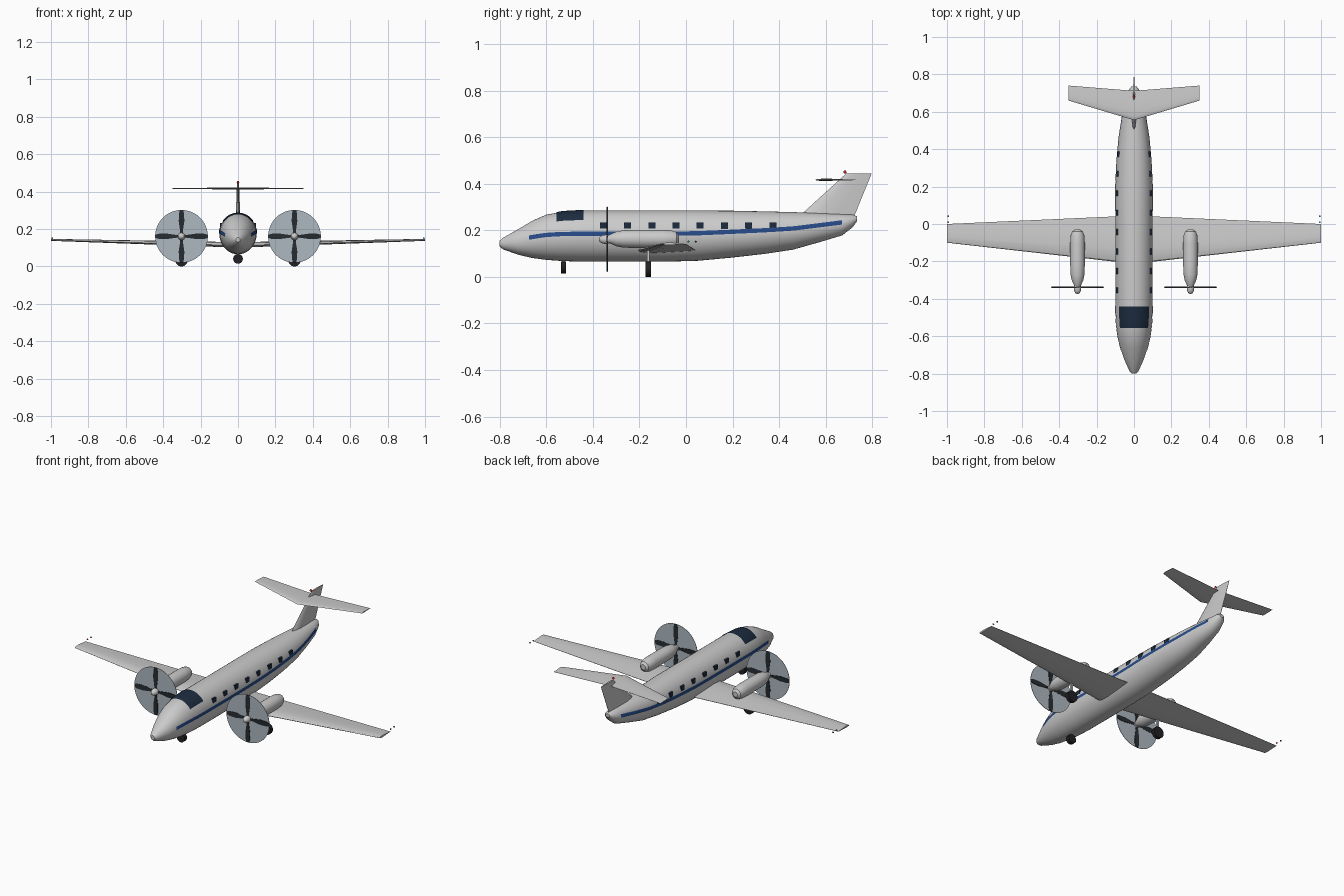
import bpy, bmesh
from math import sin, cos, pi, radians, asin
from mathutils import Vector

if "Cube" in bpy.data.objects:
    bpy.data.objects.remove(bpy.data.objects["Cube"])


def mat(name, rgb):
    m = bpy.data.materials.new(name)
    m.diffuse_color = (*rgb, 1)
    m.use_nodes = True
    m.node_tree.nodes["Principled BSDF"].inputs["Base Color"].default_value = m.diffuse_color
    return m


GLASS = mat("dark_glass", (0.012, 0.025, 0.05))
BLUE = mat("stripe_blue", (0.02, 0.07, 0.25))
BLACK = mat("rubber", (0.015, 0.015, 0.018))
BLADE = mat("blade_dark", (0.02, 0.025, 0.03))
DISC = mat("prop_blur", (0.42, 0.48, 0.53))
RED = mat("light_red", (0.7, 0.02, 0.02))
GREEN = mat("light_green", (0.02, 0.5, 0.2))


def make(name, bm, material=None, smooth=35):
    bmesh.ops.recalc_face_normals(bm, faces=bm.faces)
    me = bpy.data.meshes.new(name)
    bm.to_mesh(me)
    bm.free()
    ob = bpy.data.objects.new(name, me)
    bpy.context.collection.objects.link(ob)
    if material:
        me.materials.append(material)
    bpy.ops.object.select_all(action='DESELECT')
    ob.select_set(True)
    bpy.context.view_layer.objects.active = ob
    bpy.ops.object.shade_smooth_by_angle(angle=radians(smooth))
    return ob


def loft(name, rings, material=None, closed=True, smooth=35):
    """Skin a list of point rings; closed rings also get end caps."""
    bm = bmesh.new()
    vs = [[bm.verts.new(p) for p in r] for r in rings]
    n = len(vs[0])
    for a, b in zip(vs, vs[1:]):
        for i in range(n if closed else n - 1):
            j = (i + 1) % n
            bm.faces.new((a[i], a[j], b[j], b[i]))
    if closed:
        bm.faces.new(vs[0])
        bm.faces.new(vs[-1])
    return make(name, bm, material, smooth)


def lathe_y(name, x, z, profile, material=None, n=24):
    return loft(name, [[(x + r * cos(2 * pi * i / n), y, z + r * sin(2 * pi * i / n))
                        for i in range(n)] for y, r in profile], material)


def box(name, c, size, material=None):
    bm = bmesh.new()
    bmesh.ops.create_cube(bm, size=1)
    for v in bm.verts:
        v.co = Vector([c[k] + v.co[k] * size[k] for k in range(3)])
    return make(name, bm, material)


def ball(name, c, r, material):
    bm = bmesh.new()
    bmesh.ops.create_uvsphere(bm, u_segments=12, v_segments=8, radius=r)
    bmesh.ops.translate(bm, verts=bm.verts, vec=c)
    return make(name, bm, material, 60)


# Fuselage stations: y, top z, bottom z, half width
ST = [(-0.80, .155, .130, .012), (-0.785, .168, .118, .025), (-0.72, .205, .095, .054),
      (-0.66, .241, .081, .073), (-0.60, .267, .073, .087), (-0.53, .280, .068, .096),
      (-0.44, .285, .065, .100), (-0.10, .285, .065, .100), (0.05, .285, .069, .100),
      (0.20, .284, .083, .099), (0.34, .281, .099, .092), (0.46, .278, .117, .081),
      (0.57, .274, .148, .064), (0.67, .269, .178, .043), (0.715, .267, .212, .030),
      (0.735, .260, .240, .014)]


def section(y):
    for a, b in zip(ST, ST[1:]):
        if y <= b[0]:
            t = (y - a[0]) / (b[0] - a[0])
            top, bot, w = (a[k] + (b[k] - a[k]) * t for k in (1, 2, 3))
            return (top + bot) / 2, (top - bot) / 2, w


def skin(y, ang, off=0.0):
    zc, h, w = section(y)
    return ((w + off) * cos(ang), y, zc + (h + off) * sin(ang))


loft("fuselage", [[skin(s[0], 2 * pi * i / 40) for i in range(40)] for s in ST])

# Windscreen wrapped over the cockpit roof
loft("windscreen", [[skin(-0.555 + 0.115 * k / 8, radians(38 + 104 * i / 20), .003)
                     for i in range(21)] for k in range(9)], GLASS, closed=False)

# Side stripes and cabin windows
for s, side in ((1, "right"), (-1, "left")):
    rows = []
    for k in range(61):
        y = -0.675 + 1.345 * k / 60
        zc, h, w = section(y)
        row = [skin(y, asin((0.001 + 0.018 * i / 3) / h), .002) for i in range(4)]
        rows.append([(s * p[0], p[1], p[2]) for p in row])
    loft("stripe_" + side, rows, BLUE, closed=False)
    for k in range(8):
        y = -0.355 + 0.104 * k
        zc, h, w = section(y)
        x = skin(y, asin((0.217 - zc) / h))[0]
        box(f"window_{side}_{k + 1}", (s * (x - .004), y, .217), (.014, .03, .032), GLASS)

# Airfoil outline: chord fraction, thickness fraction
FOIL = [(0, 0), (.03, .24), (.12, .42), (.3, .5), (.6, .34), (1, .03),
        (1, -.03), (.6, -.2), (.3, -.32), (.12, -.3), (.03, -.18)]


def foil(x, y0, y1, z, th):
    return [(x, y0 + (y1 - y0) * c, z + th * t) for c, t in FOIL]


loft("wing", [foil(-1, -.10, 0, .141, .013), foil(0, -.213, .045, .112, .036),
              foil(1, -.10, 0, .141, .013)], smooth=30)
loft("tailplane", [foil(-.35, .66, .74, .416, .007), foil(0, .555, .712, .416, .012),
                   foil(.35, .66, .74, .416, .007)], smooth=30)


# Vertical fin, symmetric section swept backwards
def fin_ring(z, y0, y1, th):
    half = [(0, 0), (.08, .3), (.3, .5), (.65, .32), (1, .04)]
    pts = half + [(c, -t) for c, t in half[:0:-1]]
    return [(th * t, y0 + (y1 - y0) * c, z) for c, t in pts]


loft("fin", [fin_ring(.25, .475, .718, .026), fin_ring(.443, .687, .797, .011)], smooth=30)
ball("beacon", (0, .682, .45), .007, RED)

for s, side, light in ((1, "right", GREEN), (-1, "left", RED)):
    x, z = s * .302, .163
    # Engine nacelle, spinner, spinning disc
    lathe_y("nacelle_" + side, x, z, [(-.335, .015), (-.325, .020), (-.30, .031), (-.27, .037),
            (-.22, .039), (-.10, .039), (-.06, .036), (-.04, .029), (-.03, .015)])
    lathe_y("spinner_" + side, x, z - .002, [(-.374, .004), (-.370, .011), (-.358, .018),
            (-.345, .020), (-.330, .018)])
    lathe_y("prop_disc_" + side, x, z - .002, [(-.339, .141), (-.337, .141)], DISC, 48)
    # Four blades, tapering at the hub and rounded at the tip
    for k in range(4):
        a = k * pi / 2
        rings = []
        for r, w in ((.012, .006), (.04, .009), (.08, .015), (.12, .014), (.139, .009)):
            ring = []
            for u, v in ((-w, -.002), (w, -.004), (w, .002), (-w, .004)):
                ring.append((x + r * cos(a) - u * sin(a), -.338 + v,
                             z - .002 + r * sin(a) + u * cos(a)))
            rings.append(ring)
        loft(f"blade_{side}_{k + 1}", rings, BLADE)
    # Main gear
    box("main_strut_" + side, (x, -.162, .09), (.012, .012, .12))
    lathe_y("main_wheel_" + side, x, .033, [(-.173, .033), (-.151, .033)], BLACK)
    # Wing tip lights
    for k, y in enumerate((.01, .042)):
        ball(f"tip_light_{side}_{k + 1}", (s * .994, y, .151), .0045, light if k == 0 else BLADE)

# Nose gear
box("nose_strut", (0, -.526, .065), (.012, .012, .06))
lathe_y("nose_wheel", 0, .041, [(-.537, .026), (-.515, .026)], BLACK)
